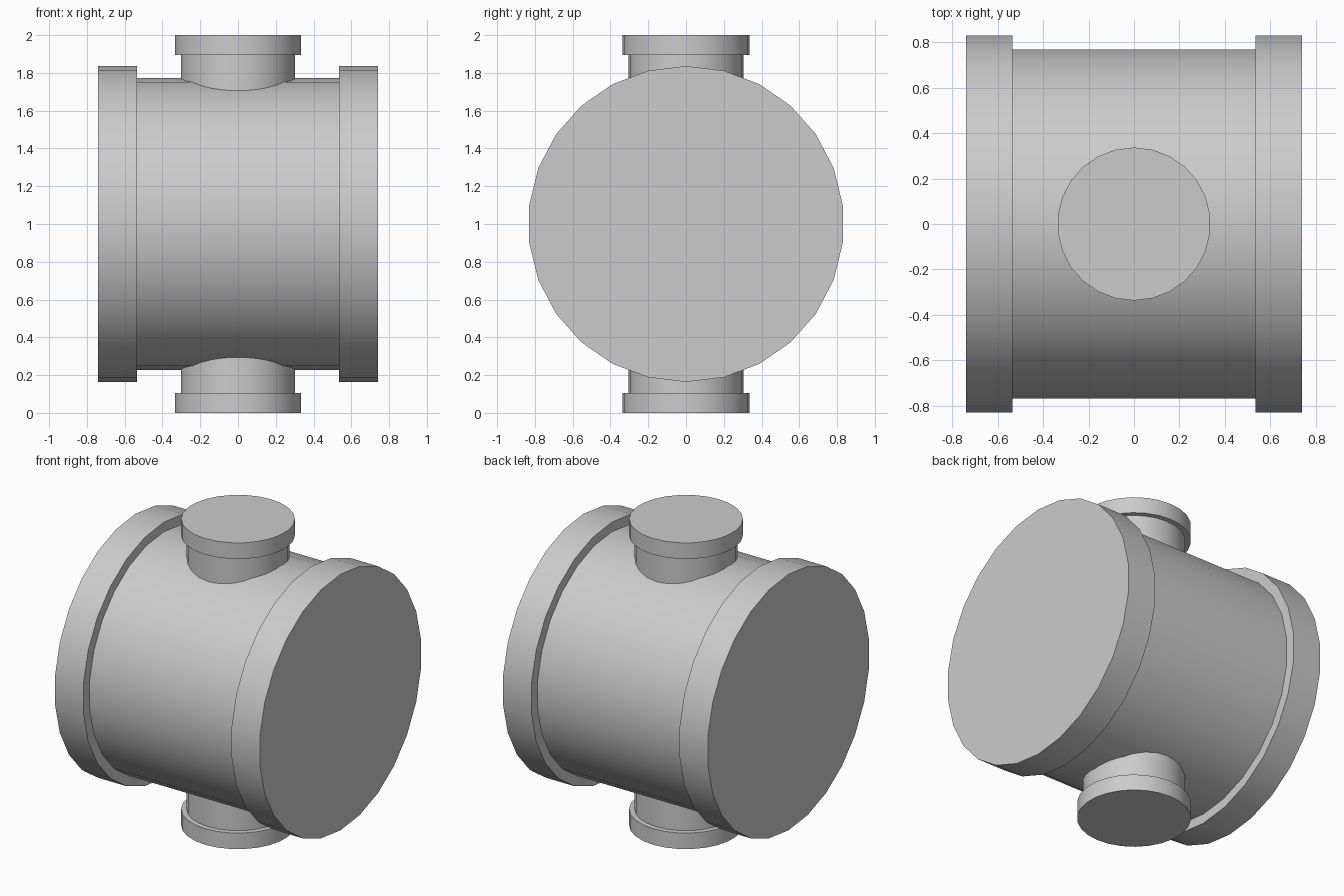
import bpy, bmesh, math
from mathutils import Matrix

cube = bpy.data.objects.get("Cube")
if cube:
    bpy.data.objects.remove(cube)

SIDES = 26
CENTRE = Matrix.Translation((0, 0, 1))

grey = bpy.data.materials.new("light grey metal")
grey.use_nodes = True
colour = (0.6, 0.6, 0.6, 1)
grey.diffuse_color = colour
grey.node_tree.nodes["Principled BSDF"].inputs["Base Color"].default_value = colour


def lathe(name, profile, matrix):
    """Turn (radius, height) points about z into a capped solid."""
    bm = bmesh.new()
    rings = []
    for radius, height in profile:
        angles = [math.tau * i / SIDES for i in range(SIDES)]
        rings.append([bm.verts.new((radius * math.sin(a), radius * math.cos(a), height))
                      for a in angles])
    for low, high in zip(rings, rings[1:]):
        for i in range(SIDES):
            j = (i + 1) % SIDES
            bm.faces.new((low[i], low[j], high[j], high[i]))
    bm.faces.new(rings[0])
    bm.faces.new(rings[-1])
    bm.transform(matrix)
    bmesh.ops.recalc_face_normals(bm, faces=bm.faces)
    mesh = bpy.data.meshes.new(name)
    bm.to_mesh(mesh)
    bm.free()
    mesh.materials.append(grey)
    obj = bpy.data.objects.new(name, mesh)
    bpy.context.collection.objects.link(obj)
    bpy.ops.object.select_all(action='DESELECT')
    obj.select_set(True)
    bpy.context.view_layer.objects.active = obj
    bpy.ops.object.shade_smooth_by_angle(angle=math.radians(30))
    return obj


# Main drum along x with a wide flange at each end, a corner pointing straight up
to_x = Matrix(((0, 0, 1, 0), (1, 0, 0, 0), (0, 1, 0, 0), (0, 0, 0, 1)))
half_drum = [(0.836, 0.74), (0.836, 0.535), (0.773, 0.535)]
drum = half_drum + [(r, -h) for r, h in reversed(half_drum)]
lathe("main_pipe", drum, CENTRE @ to_x)

# Capped branch pipes above and below, rooted inside the drum
branch = [(0.304, 0.6), (0.304, 0.895), (0.337, 0.895), (0.337, 1.0)]
lathe("top_branch", branch, CENTRE)
lathe("bottom_branch", branch, CENTRE @ Matrix.Rotation(math.pi, 4, 'X'))
